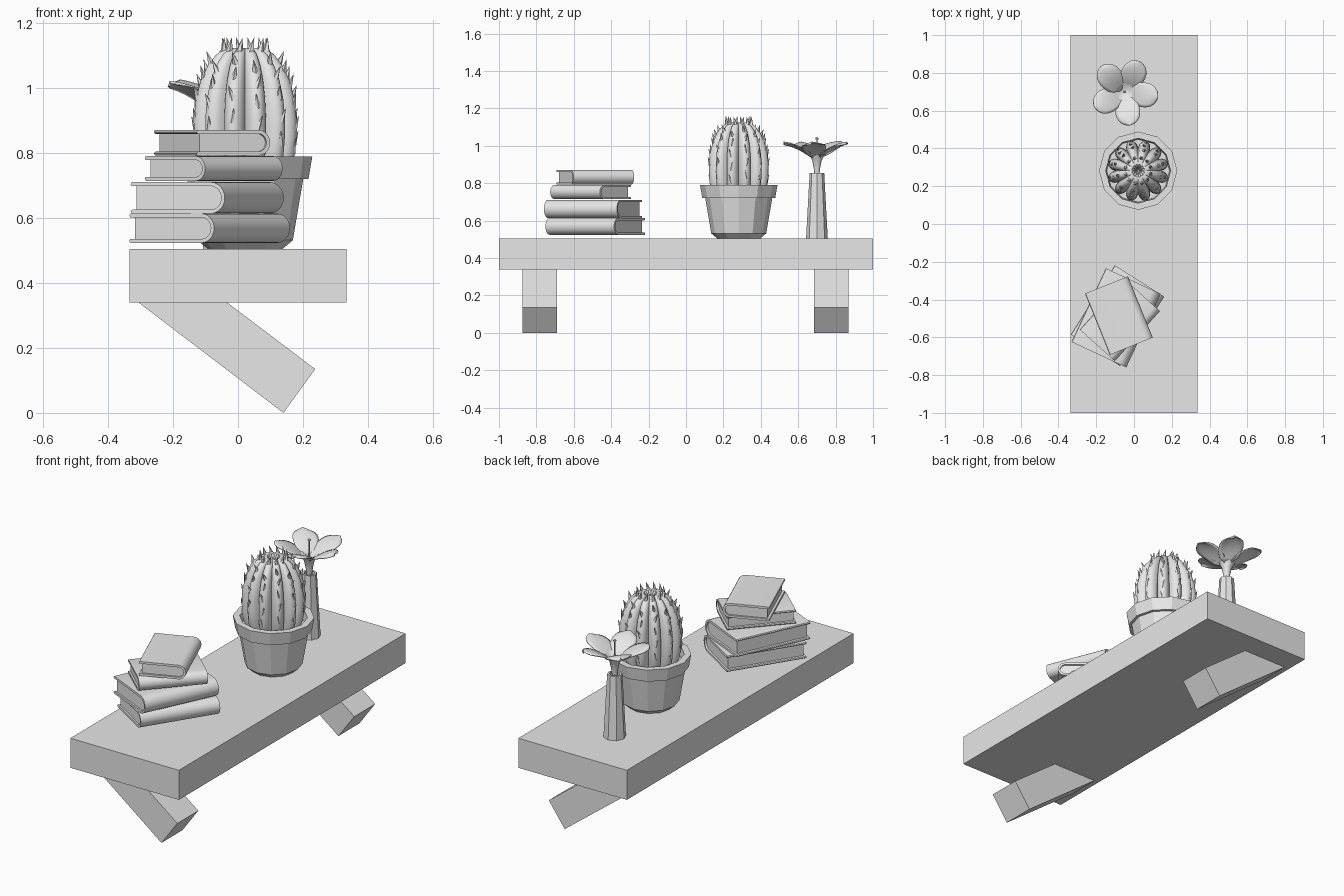
import bpy, bmesh, math
from math import sin, cos, pi, radians
from mathutils import Vector, Matrix

cube = bpy.data.objects.get("Cube")
if cube:
    bpy.data.objects.remove(cube, do_unlink=True)

grey = bpy.data.materials.new("plain_grey")
grey.use_nodes = True
grey.diffuse_color = (0.8, 0.8, 0.8, 1)
grey.node_tree.nodes["Principled BSDF"].inputs["Base Color"].default_value = (0.8, 0.8, 0.8, 1)


def finish(name, bm, smooth=None):
    """Turn a bmesh into a named object, smooth below an angle if asked."""
    bmesh.ops.recalc_face_normals(bm, faces=bm.faces)
    mesh = bpy.data.meshes.new(name)
    bm.to_mesh(mesh)
    bm.free()
    mesh.materials.append(grey)
    ob = bpy.data.objects.new(name, mesh)
    bpy.context.collection.objects.link(ob)
    if smooth:
        bpy.ops.object.select_all(action='DESELECT')
        ob.select_set(True)
        bpy.context.view_layer.objects.active = ob
        bpy.ops.object.shade_smooth_by_angle(angle=radians(smooth))
    return ob


def prism(bm, points, offset):
    """Extrude a closed outline along an offset."""
    face = bm.faces.new([bm.verts.new(p) for p in points])
    new = bmesh.ops.extrude_face_region(bm, geom=[face])["geom"]
    bmesh.ops.translate(bm, vec=offset, verts=[v for v in new if isinstance(v, bmesh.types.BMVert)])


def lathe(bm, profile, sides, centre, shape=lambda a, r, z: r):
    """Revolve (radius, z) pairs; shape may vary the radius around the axis."""
    rings = []
    for r, z in profile:
        ring = []
        for i in range(sides):
            a = 2 * pi * i / sides
            rr = shape(a, r, z)
            ring.append(bm.verts.new((centre[0] + rr * cos(a), centre[1] + rr * sin(a), z)))
        rings.append(ring)
    for lo, hi in zip(rings, rings[1:]):
        for i in range(sides):
            j = (i + 1) % sides
            bm.faces.new((lo[i], lo[j], hi[j], hi[i]))
    bm.faces.new(rings[0])
    bm.faces.new(rings[-1])


# Shelf board
bm = bmesh.new()
bmesh.ops.create_cube(bm, size=1, matrix=Matrix.Translation((0, 0, 0.4225)) @ Matrix.Diagonal((0.67, 2, 0.165, 1)))
finish("shelf_board", bm)

# Slanted brackets
for name, y in (("front_bracket", -0.875), ("back_bracket", 0.685)):
    bm = bmesh.new()
    prism(bm, [(x, y, z) for x, z in ((0.14, 0), (0.238, 0.135), (-0.04, 0.345), (-0.313, 0.345))], (0, 0.185, 0))
    finish(name, bm)


# Books: a wrapped cover with a round spine, and a recessed page block
def book(name, centre, z0, z1, length, width, angle):
    place = Matrix.Translation((centre[0], centre[1], (z0 + z1) / 2)) @ Matrix.Rotation(radians(angle), 4, 'Z')
    half, t = (z1 - z0) / 2, 0.012

    def arc(r):
        return [(width / 2 - half + r * cos(a), r * sin(a)) for a in (radians(d) for d in range(-90, 91, 15))]

    def rounded_end(s):
        mid = s * (half - t / 2)
        return [(-width / 2 + t / 2 - t / 2 * cos(radians(a)), mid + t / 2 * sin(radians(a))) for a in (-60, 0, 60)]

    outer, inner = arc(half), arc(half - t)
    cover = rounded_end(-1)[::-1] + [(-width / 2 + t / 2, -half)] + outer
    cover += [(-width / 2 + t / 2, half)] + rounded_end(1)[::-1] + [(-width / 2 + t / 2, half - t)]
    cover += inner[::-1] + [(-width / 2 + t / 2, t - half)]
    pages = [(-width / 2 + 0.015, t - half - 0.001)] + arc(half - t + 0.001) + [(-width / 2 + 0.015, half - t + 0.001)]
    for part, outline, span in (("cover", cover, length), ("pages", pages, length - 0.02)):
        bm = bmesh.new()
        # local x runs along the spine, local -y faces the spine side
        prism(bm, [(-span / 2, -w, z) for w, z in outline], (span, 0, 0))
        bm.transform(place)
        finish(name + "_" + part, bm, 30)


book("bottom_book", (-0.0875, -0.485), 0.524, 0.614, 0.435, 0.31, 57.5)
book("second_book", (-0.095, -0.497), 0.614, 0.711, 0.43, 0.32, 65)
book("third_book", (-0.075, -0.51), 0.715, 0.791, 0.357, 0.25, 48)
book("top_book", (-0.08, -0.485), 0.793, 0.872, 0.35, 0.245, 112)

# Flower pot with a rim, filled with soil
plant = (0.022, 0.282)
bm = bmesh.new()
lathe(bm, [(0.115, 0.505), (0.147, 0.532), (0.179, 0.72), (0.195, 0.72), (0.207, 0.79),
           (0.172, 0.79), (0.166, 0.74)], 12, plant)
finish("plant_pot", bm)

# Ribbed cactus body
RIBS = 12
body = [(0.135, 0.735), (0.157, 0.79), (0.163, 0.85), (0.163, 0.91), (0.156, 0.97), (0.141, 1.025),
        (0.119, 1.07), (0.091, 1.105), (0.06, 1.125), (0.035, 1.125), (0.006, 1.085)]
bm = bmesh.new()
lathe(bm, body, RIBS * 10, plant, lambda a, r, z: r * (0.76 + 0.24 * abs(sin(a * RIBS / 2)) ** 0.7))
finish("cactus_body", bm, 50)


def body_radius(z):
    for (r0, z0), (r1, z1) in zip(body, body[1:]):
        if z0 <= z <= z1:
            return r0 + (r1 - r0) * (z - z0) / (z1 - z0)


# Thorns in staggered rows along the ribs
bm = bmesh.new()
for i in range(RIBS):
    a = 2 * pi * (i + 0.5) / RIBS
    out = Vector((cos(a), sin(a), 0))
    side = Vector((-sin(a), cos(a), 0))
    for k, z in enumerate((0.83, 0.9, 0.97, 1.03, 1.075, 1.115)):
        z -= 0.025 * (i % 2) * (k < 5)
        lean = 0.35 if k < 5 else 0.05
        aim = (Vector((0, 0, 1)) + out * lean + side * (0.25 if k % 2 else -0.25)).normalized()
        base = Vector((plant[0], plant[1], z)) + out * (body_radius(z) - 0.008)
        turn = aim.to_track_quat('Z', 'Y').to_matrix().to_4x4()
        bmesh.ops.create_cone(bm, cap_ends=True, segments=5, radius1=0.012, radius2=0, depth=0.048,
                              matrix=Matrix.Translation(base + aim * 0.02) @ turn)
finish("cactus_thorns", bm, 60)

# Tapered vase
flower = (-0.05, 0.7)
bm = bmesh.new()
lathe(bm, [(0.058, 0.505), (0.039, 0.855), (0.028, 0.855), (0.026, 0.83)], 8, flower)
finish("vase", bm)

# Flower stem flaring into the cup
bm = bmesh.new()
lathe(bm, [(0.012, 0.83), (0.018, 0.88), (0.026, 0.92), (0.048, 0.962), (0.02, 0.945)], 10, flower)
finish("flower_stem", bm, 40)

# Five cupped petals with drooping tips
bm = bmesh.new()
ROWS, COLS = 10, 8
for p in range(5):
    turn = Matrix.Translation((flower[0], flower[1], 0)) @ Matrix.Rotation(radians(63 + 72 * p), 4, 'Z')
    grid = []
    for i in range(ROWS + 1):
        t = i / ROWS
        reach = 0.02 + 0.16 * sin(t * pi / 2)
        u = (reach - 0.02) / 0.16
        half = 0.012 + 0.06 * math.sqrt(max(0, 1 - ((u - 0.6) / (0.6 if u < 0.6 else 0.4)) ** 2)) - 0.0115 * u
        height = 0.94 + 0.15 * u - 0.068 * u ** 2
        row = []
        for j in range(COLS + 1):
            s = 2 * j / COLS - 1
            row.append(bm.verts.new(turn @ Vector((reach, half * s, height - 0.012 * s * s * u + 0.004 * s))))
        grid.append(row)
    for i in range(ROWS):
        for j in range(COLS):
            bm.faces.new((grid[i][j], grid[i + 1][j], grid[i + 1][j + 1], grid[i][j + 1]))
petals = finish("flower_petals", bm, 60)
shell = petals.modifiers.new("thickness", 'SOLIDIFY')
shell.thickness = 0.005

# Stamen with a small bud
bm = bmesh.new()
lathe(bm, [(0.003, 0.94), (0.003, 1.03), (0.008, 1.036), (0.008, 1.042), (0.003, 1.046)], 8, flower)
finish("flower_stamen", bm, 40)
